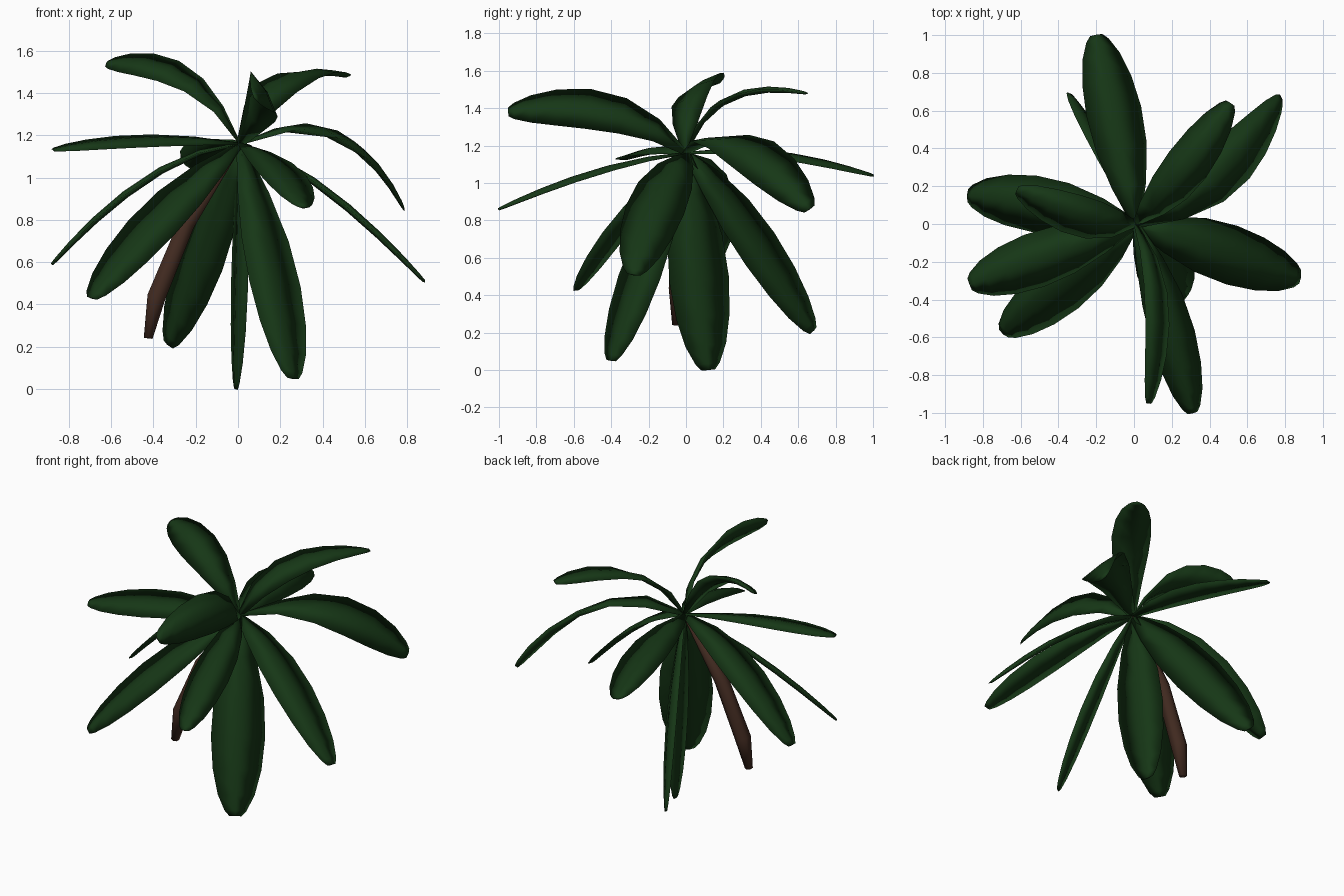
import bpy, bmesh, math
from mathutils import Vector

if "Cube" in bpy.data.objects:
    bpy.data.objects.remove(bpy.data.objects["Cube"])


def material(name, rgb):
    m = bpy.data.materials.new(name)
    m.diffuse_color = (*rgb, 1)
    m.use_nodes = True
    m.node_tree.nodes["Principled BSDF"].inputs["Base Color"].default_value = m.diffuse_color
    return m


GREEN = material("leaf_green", (0.008, 0.038, 0.008))
BROWN = material("bud_brown", (0.055, 0.024, 0.015))
CROWN = Vector((0.01, 0, 1.16))
X, Y, Z = Vector((1, 0, 0)), Vector((0, 1, 0)), Vector((0, 0, 1))


def sweep(name, mid, tip, blade, stations, mat, sides):
    """Loft elliptical rings (t, half width, half thickness) along an arc from the crown."""
    mid, tip = Vector(mid), Vector(tip)
    bend = 2 * (CROWN + tip - 2 * mid)
    slope = tip - CROWN - bend
    bm = bmesh.new()
    rings = []
    for t, w, h in stations:
        c = CROWN + slope * t + bend * t * t
        tan = (slope + 2 * bend * t).normalized()
        side = (blade - tan * blade.dot(tan)).normalized()
        up = side.cross(tan)
        angles = [k * math.tau / sides for k in range(sides)]
        rings.append([bm.verts.new(c + side * w * math.cos(a) + up * h * math.sin(a))
                      for a in angles])
    for r0, r1 in zip(rings, rings[1:]):
        for k in range(sides):
            j = (k + 1) % sides
            bm.faces.new((r0[k], r0[j], r1[j], r1[k]))
    bm.faces.new(rings[0])
    bm.faces.new(rings[-1])
    bmesh.ops.recalc_face_normals(bm, faces=bm.faces)
    for f in bm.faces:
        f.smooth = True
    me = bpy.data.meshes.new(name)
    bm.to_mesh(me)
    bm.free()
    me.materials.append(mat)
    bpy.context.collection.objects.link(bpy.data.objects.new(name, me))


def outline(t):
    """Share of the full leaf width: swells to t = 0.6, then rounds off to a blunt tip."""
    if t < .6:
        return .15 + .85 * math.sin(math.pi / 2 * t / .6)
    return math.sqrt(1 - .95 * ((t - .6) / .4) ** 2)


def leaf(name, half_width, blade, mid, tip):
    ts = [math.sin(math.pi / 2 * k / 7) for k in range(8)]
    sweep(name, mid, tip, blade,
          [(t, half_width * outline(t), .004 + .014 * outline(t)) for t in ts], GREEN, 4)


# Upright leaves
leaf("upright_leaf_right", .12, X - Y * .2, (.22, .23, 1.45), (.51, .64, 1.48))
leaf("upright_leaf_left", .12, Y * .85 + Z * .5, (-.25, .03, 1.465), (-.62, .18, 1.54))
leaf("upright_leaf_front", .125, X * .5 - Z * .85, (.12, -.4, 1.375), (.08, -.95, 1.38))

# Level leaves
leaf("level_leaf_back", .15, X - Z * .15, (-.08, .47, 1.15), (-.2, 1, 1.04))
leaf("level_leaf_right", .15, Y + Z * .1, (.45, .27, 1.205), (.78, .66, .86))
leaf("level_leaf_left", .15, Y + Z * .2, (-.42, -.155, 1.175), (-.87, -.32, 1.13))
leaf("level_leaf_front", .12, X - Z * .15, (.17, -.47, 1.06), (.31, -1, .86))

# Drooping leaves
leaf("drooping_leaf_right", .16, Y, (.41, -.13, .945), (.88, -.28, .51))
leaf("drooping_leaf_left", .15, Y, (-.42, .09, 1), (-.88, .15, .59))
leaf("drooping_leaf_front", .15, Vector((.7, -.6, -.2)), (-.32, -.28, .86), (-.69, -.58, .43))

# Hanging leaves
leaf("hanging_leaf_back", .15, Vector((-.65, .55, .5)), (-.125, .31, .77), (-.33, .68, .21))
leaf("hanging_leaf_middle", .165, Y - X * .25, (.01, .055, .63), (-.01, .12, 0))
leaf("hanging_leaf_front", .165, X * .72 + Y * .7, (.145, -.2, .635), (.26, -.4, .05))

# Hanging flower bud on a tapering stalk
sweep("flower_bud", (-.29, -.03, .69), (-.425, -.05, .24), Y,
      [(0, .015, .015), (.4, .045, .045), (.78, .05, .05), (1, .024, .024)], BROWN, 6)
